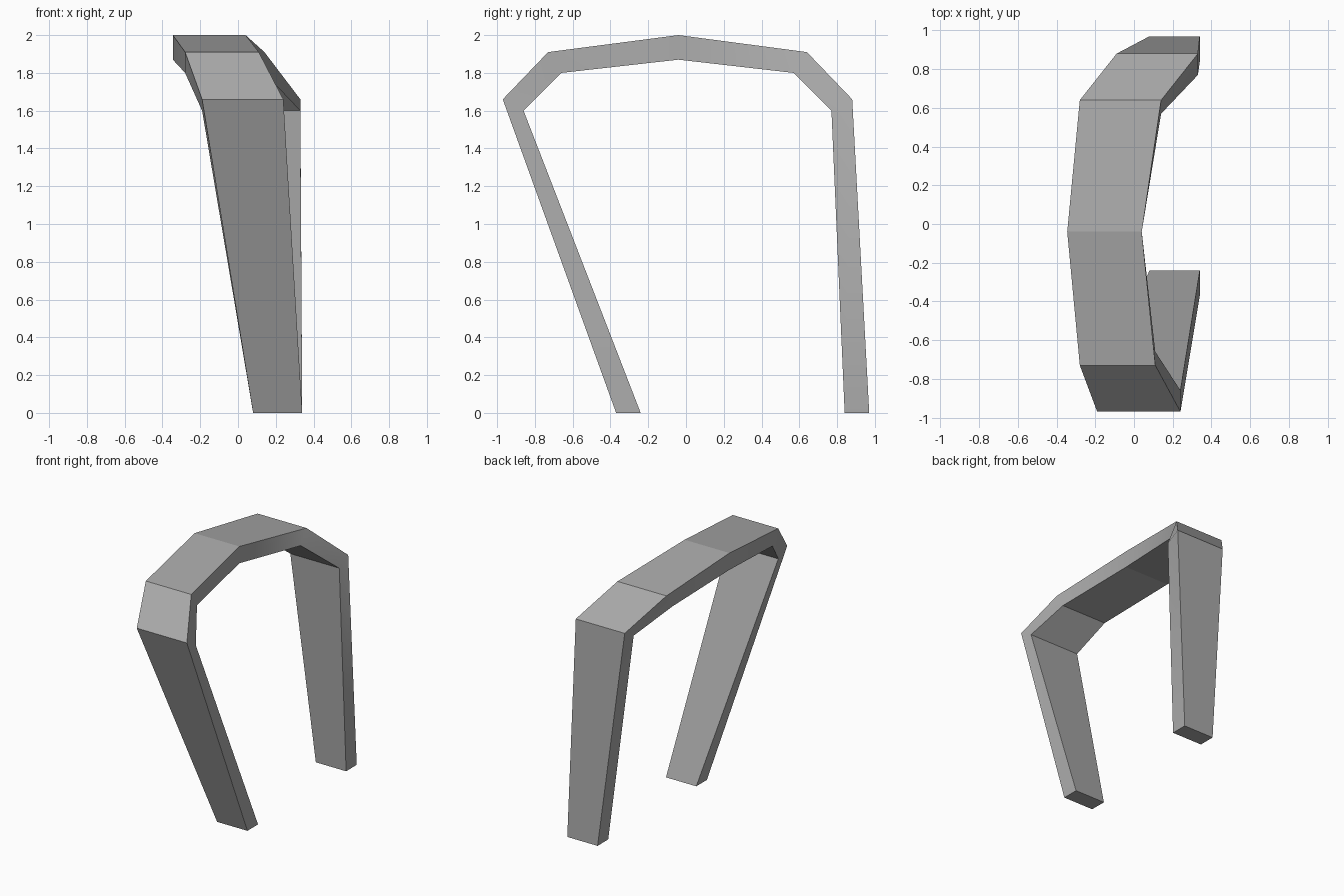
import bpy, bmesh

cube = bpy.data.objects.get("Cube")
if cube:
    bpy.data.objects.remove(cube, do_unlink=True)

# Single plain grey
grey = bpy.data.materials.new("plain grey")
grey.use_nodes = True
grey.diffuse_color = (0.4, 0.4, 0.4, 1)
grey.node_tree.nodes["Principled BSDF"].inputs["Base Color"].default_value = grey.diffuse_color

# Stations from front foot to rear foot:
# right x, left x, outer (y, z), inner (y, z)
stations = [
    (0.08, 0.34, (-0.37, 0.00), (-0.24, 0.00)),
    (-0.19, 0.24, (-0.97, 1.66), (-0.86, 1.60)),
    (-0.28, 0.11, (-0.73, 1.91), (-0.66, 1.80)),
    (-0.345, 0.04, (-0.04, 2.00), (-0.04, 1.87)),
    (-0.28, 0.14, (0.64, 1.91), (0.57, 1.80)),
    (-0.09, 0.33, (0.88, 1.66), (0.77, 1.60)),
    (0.08, 0.34, (0.97, 0.00), (0.84, 0.00)),
]

# Sweep a four-cornered band through the stations
bm = bmesh.new()
rings = []
for x0, x1, outer, inner in stations:
    corners = [(x0, *outer), (x1, *outer), (x1, *inner), (x0, *inner)]
    rings.append([bm.verts.new(c) for c in corners])
for a, b in zip(rings, rings[1:]):
    for i in range(4):
        j = (i + 1) % 4
        face = bm.faces.new((a[i], a[j], b[j], b[i]))
        # Narrow side walls are soft, the broad bands are flat
        face.smooth = i in (1, 3)

# Foot soles
bm.faces.new(rings[0])
bm.faces.new(rings[-1])
bmesh.ops.recalc_face_normals(bm, faces=bm.faces[:])

mesh = bpy.data.meshes.new("bent_arch")
bm.to_mesh(mesh)
bm.free()
mesh.materials.append(grey)
arch = bpy.data.objects.new("bent_arch", mesh)
bpy.context.collection.objects.link(arch)
